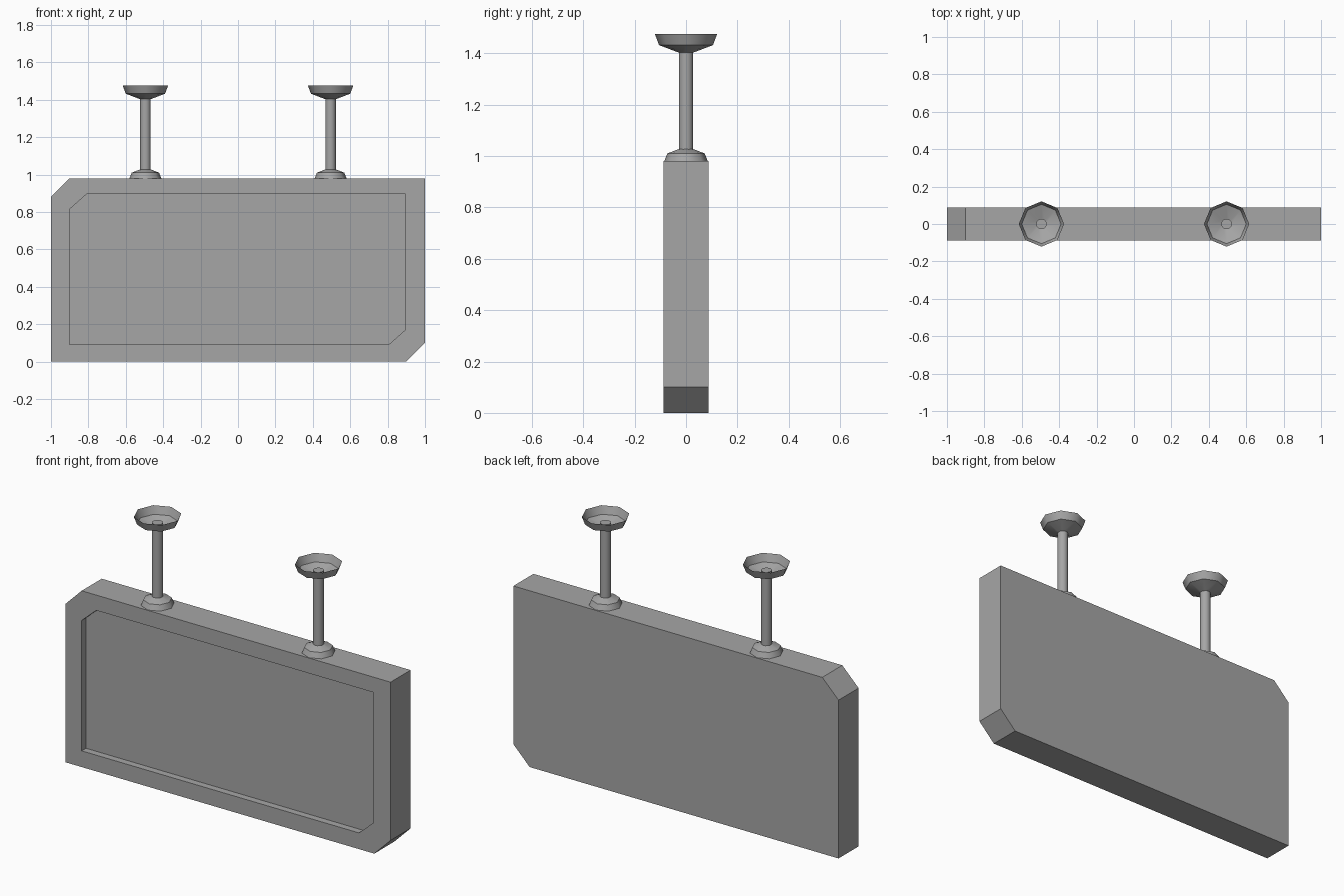
import bpy, bmesh, math

if "Cube" in bpy.data.objects:
    bpy.data.objects.remove(bpy.data.objects["Cube"], do_unlink=True)

# Single grey material
grey = bpy.data.materials.new("matte grey")
grey.use_nodes = True
colour = (0.38, 0.38, 0.38, 1)
grey.diffuse_color = colour
grey.node_tree.nodes["Principled BSDF"].inputs["Base Color"].default_value = colour


def loft(name, rings, cap_start=False, cap_end=False, smooth=False):
    """Join matching rings of points into one skin, with optional end caps."""
    bm = bmesh.new()
    loops = [[bm.verts.new(p) for p in ring] for ring in rings]
    for a, b in zip(loops, loops[1:]):
        for i in range(len(a)):
            j = (i + 1) % len(a)
            bm.faces.new((a[i], a[j], b[j], b[i]))
    if cap_start:
        bm.faces.new(loops[0][::-1])
    if cap_end:
        bm.faces.new(loops[-1])
    bmesh.ops.recalc_face_normals(bm, faces=bm.faces)
    mesh = bpy.data.meshes.new(name)
    bm.to_mesh(mesh)
    bm.free()
    mesh.materials.append(grey)
    obj = bpy.data.objects.new(name, mesh)
    bpy.context.collection.objects.link(obj)
    if smooth:
        bpy.ops.object.select_all(action="DESELECT")
        obj.select_set(True)
        bpy.context.view_layer.objects.active = obj
        bpy.ops.object.shade_smooth_by_angle(angle=math.radians(46))
    return obj


def outline(y, x0, x1, z0, z1, cut_x, cut_z):
    """Rectangle with its upper right-hand and lower left-hand corners cut."""
    return [(x0, y, z0), (x1 - cut_x, y, z0), (x1, y, z0 + cut_z),
            (x1, y, z1), (x0 + cut_x, y, z1), (x0, y, z1 - cut_z)]


def turned(name, x, profile, sides, **options):
    """Lathe a (radius, height) profile around a vertical axis."""
    rings = [[(x + r * math.cos(math.tau * i / sides),
               r * math.sin(math.tau * i / sides), z) for i in range(sides)]
             for r, z in profile]
    return loft(name, rings, smooth=True, **options)


# Sign board with a recessed front
HALF_DEPTH = 0.088
outer = (-1, 1, 0, 0.98, 0.1, 0.1)
inner = (-0.9, 0.895, 0.09, 0.895, 0.09, 0.08)
loft("sign_board", [outline(HALF_DEPTH, *outer), outline(-HALF_DEPTH, *outer),
                    outline(-HALF_DEPTH, *inner), outline(-0.05, *inner)],
     cap_start=True, cap_end=True)

# Two hangers: post, collar on the board and open ceiling cup
for side, x in (("right", -0.495), ("left", 0.495)):
    turned(side + "_post", x, [(0.028, 0.98), (0.028, 1.435)], 16,
           cap_start=True, cap_end=True)
    turned(side + "_collar", x, [(0.085, 0.98), (0.073, 1.01), (0.026, 1.028)], 8)
    turned(side + "_ceiling_cup", x, [(0.026, 1.402), (0.105, 1.432), (0.121, 1.475)], 8)
